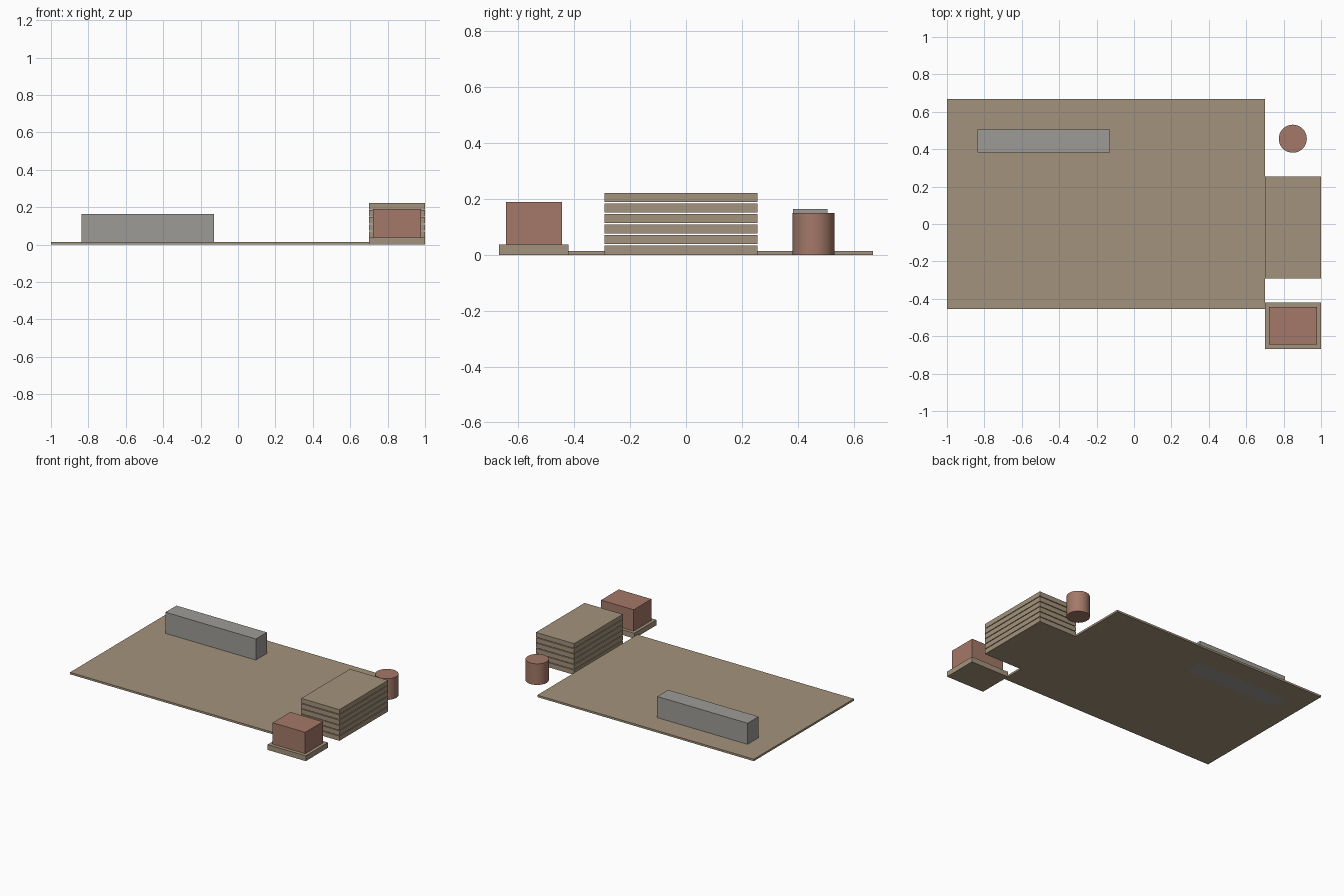
import bpy
import math

default = bpy.data.objects.get("Cube")
if default:
    bpy.data.objects.remove(default, do_unlink=True)


def material(name, rgb):
    mat = bpy.data.materials.new(name)
    mat.use_nodes = True
    color = (*rgb, 1)
    mat.diffuse_color = color
    mat.node_tree.nodes["Principled BSDF"].inputs["Base Color"].default_value = color
    return mat


tan = material("tan", (0.37, 0.29, 0.20))
grey = material("warm grey", (0.34, 0.33, 0.31))
clay = material("clay red", (0.37, 0.19, 0.14))


def block(name, mat, x, y, z):
    """Box spanning the given (low, high) ranges."""
    spans = (x, y, z)
    bpy.ops.mesh.primitive_cube_add(size=1, location=[(a + b) / 2 for a, b in spans])
    obj = bpy.context.object
    obj.name = name
    obj.scale = [b - a for a, b in spans]
    bpy.ops.object.transform_apply(location=False, rotation=False, scale=True)
    obj.data.materials.append(mat)
    return obj


# Ground slab and the long bar standing in it
block("ground_slab", tan, (-1, 0.7), (-0.455, 0.668), (0, 0.014))
block("long_bar", grey, (-0.838, -0.128), (0.383, 0.506), (0, 0.164))

# Stack of six sheets with narrow gaps
pitch, thickness = 0.0377, 0.033
for i in range(6):
    block(f"stacked_sheet_{i + 1}", tan, (0.7, 1), (-0.291, 0.255),
          (i * pitch, i * pitch + thickness))

# Crate on its base
block("crate_base", tan, (0.7, 1), (-0.668, -0.42), (0, 0.0375))
block("crate", clay, (0.722, 0.978), (-0.643, -0.444), (0.0375, 0.189))

# Round drum
bpy.ops.mesh.primitive_cylinder_add(vertices=32, radius=0.075, depth=0.15,
                                    location=(0.849, 0.456, 0.075))
drum = bpy.context.object
drum.name = "drum"
drum.data.materials.append(clay)
bpy.ops.object.shade_smooth_by_angle(angle=math.radians(30))
